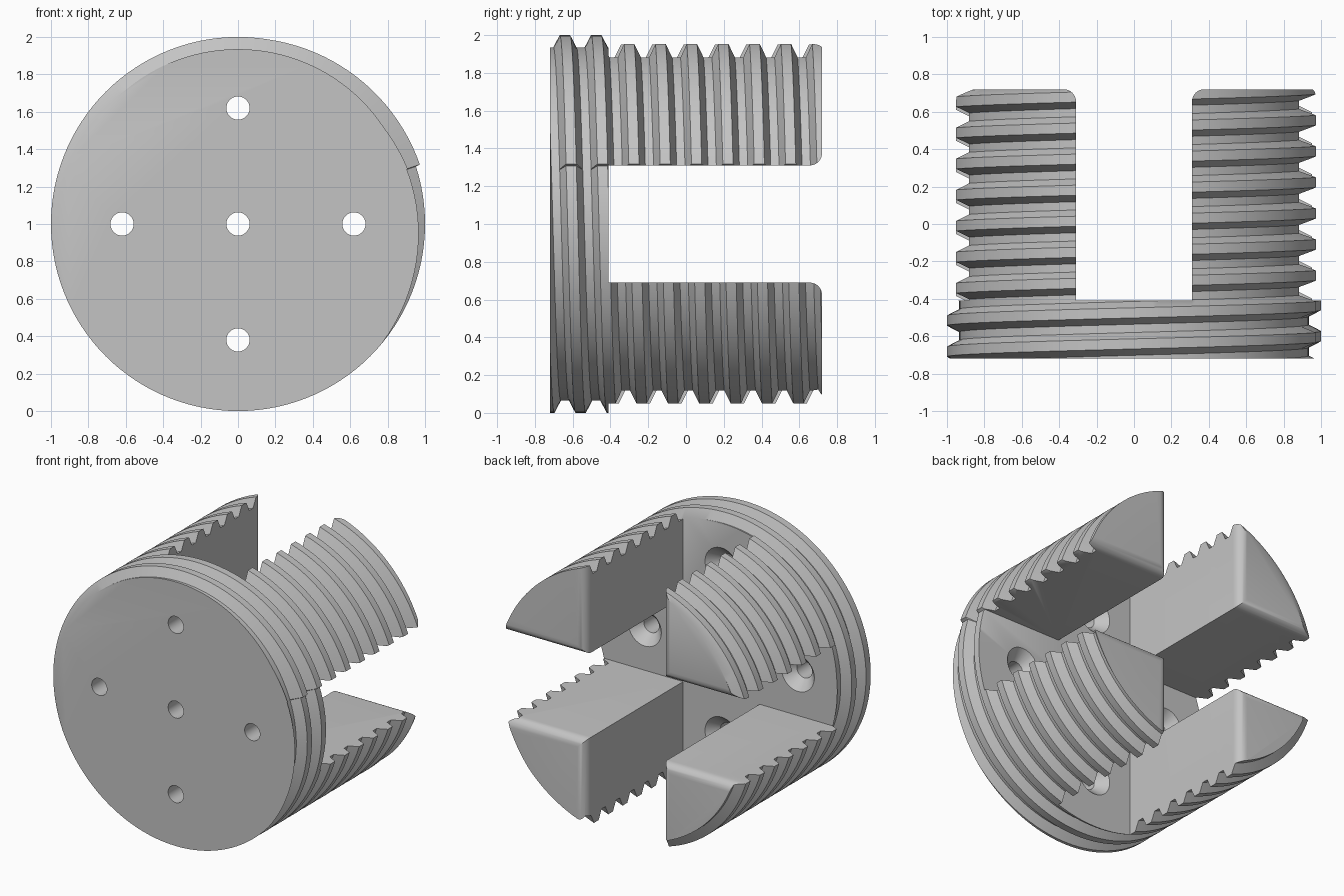
import bpy, bmesh, math

cube = bpy.data.objects.get("Cube")
if cube:
    bpy.data.objects.remove(cube, do_unlink=True)

# Key dimensions: the rod runs along y, with its axis at z = 1
END, FLOOR, SLOT, FILLET = 0.72, -0.41, 0.31, 0.065
CREST_R, ROOT_R, PITCH, CREST_Y = 1.0, 0.935, 0.166, -0.641
CREST, FLANK = 0.054, 0.034
STEP_ANGLE, STEP_HEIGHT = 18.0, 0.023

grey = bpy.data.materials.new("plain_grey")
grey.use_nodes = True
grey.diffuse_color = (0.55, 0.55, 0.55, 1)
grey.node_tree.nodes["Principled BSDF"].inputs["Base Color"].default_value = (0.55, 0.55, 0.55, 1)


def make_object(name, bm):
    bmesh.ops.recalc_face_normals(bm, faces=bm.faces[:])
    mesh = bpy.data.meshes.new(name)
    bm.to_mesh(mesh)
    bm.free()
    obj = bpy.data.objects.new(name, mesh)
    bpy.context.collection.objects.link(obj)
    mesh.materials.append(grey)
    return obj


def crest_radius(angle):
    # The crest swells slightly towards the step, then drops back
    if STEP_ANGLE < angle < 80:
        return CREST_R + STEP_HEIGHT * (80 - angle) / (80 - STEP_ANGLE)
    return CREST_R


def threaded_rod():
    bm = bmesh.new()
    steps, turns = 120, 13
    angles = [STEP_ANGLE - 0.1, STEP_ANGLE + 0.1]
    angles += [STEP_ANGLE + 360 * i / steps for i in range(1, steps)]
    n = len(angles)
    offsets = (CREST / 2, -CREST / 2, -CREST / 2 - FLANK, CREST / 2 + FLANK - PITCH)
    rows = []
    for turn in range(turns):
        for a in angles:
            t = math.radians(a)
            y = CREST_Y + PITCH * (10 - turn - (a - 90) / 360)
            radii = (crest_radius(a),) * 2 + (ROOT_R,) * 2
            rows.append([bm.verts.new((r * math.cos(t), y + o, 1 + r * math.sin(t)))
                         for r, o in zip(radii, offsets)])
    for j in range(len(rows) - 1):
        a, b = rows[j][:], rows[j + 1][:]
        if j + 1 + n < len(rows):
            a.append(rows[j + n][0])
            b.append(rows[j + 1 + n][0])
        for i in range(len(a) - 1):
            bm.faces.new((a[i], a[i + 1], b[i + 1], b[i]))
    # Trim both ends flat and cap them
    for side in (-1, 1):
        geom = bm.verts[:] + bm.edges[:] + bm.faces[:]
        cut = bmesh.ops.bisect_plane(bm, geom=geom, plane_co=(0, side * END, 0),
                                     plane_no=(0, side, 0), clear_outer=True)
        edges = [e for e in cut["geom_cut"] if isinstance(e, bmesh.types.BMEdge)]
        bmesh.ops.edgeloop_fill(bm, edges=edges)
    return make_object("threaded_four_prong_body", bm)


def slot_cutter(name, vertical):
    # Slot outline that flares at the open end to round the prong edges
    side = [(SLOT, FLOOR)]
    for i in range(9):
        t = math.radians(90 * i / 8)
        side.append((SLOT + FILLET * (1 - math.cos(t)), END - FILLET + FILLET * math.sin(t)))
    side.append((SLOT + FILLET, 1))
    outline = side + [(-w, y) for w, y in reversed(side)]
    bm = bmesh.new()
    ends = []
    for d in (-1.2, 1.2):
        ends.append([bm.verts.new((w, y, 1 + d) if vertical else (d, y, 1 + w))
                     for w, y in outline])
    for loop in ends:
        bm.faces.new(loop)
    for i in range(len(outline)):
        k = (i + 1) % len(outline)
        bm.faces.new((ends[0][i], ends[0][k], ends[1][k], ends[1][i]))
    return make_object(name, bm)


def hole_cutter():
    # Five through holes, countersunk from the slot floor
    bm = bmesh.new()
    profile = [(0.062, -0.8), (0.062, FLOOR - 0.075), (0.133, FLOOR), (0.142, FLOOR + 0.01)]
    sides = 48
    for cx, cz in ((0, 0), (0.62, 0), (-0.62, 0), (0, 0.62), (0, -0.62)):
        rings = []
        for r, y in profile:
            rings.append([bm.verts.new((cx + r * math.cos(math.tau * i / sides), y,
                                        1 + cz + r * math.sin(math.tau * i / sides)))
                          for i in range(sides)])
        bm.faces.new(rings[0])
        bm.faces.new(rings[-1])
        for a, b in zip(rings, rings[1:]):
            for i in range(sides):
                k = (i + 1) % sides
                bm.faces.new((a[i], a[k], b[k], b[i]))
    return make_object("screw_hole_cutter", bm)


body = threaded_rod()
cutters = [slot_cutter("vertical_slot_cutter", True),
           slot_cutter("horizontal_slot_cutter", False), hole_cutter()]
bpy.context.view_layer.objects.active = body
for cutter in cutters:
    cutter.hide_render = True
    mod = body.modifiers.new(cutter.name, 'BOOLEAN')
    mod.operation = 'DIFFERENCE'
    mod.solver = 'EXACT'
    mod.object = cutter
    bpy.ops.object.modifier_apply(modifier=mod.name)
    bpy.data.objects.remove(cutter, do_unlink=True)

# Smooth shading with crisp thread and slot edges
bpy.ops.object.select_all(action='DESELECT')
body.select_set(True)
bpy.ops.object.shade_smooth_by_angle(angle=math.radians(30))
